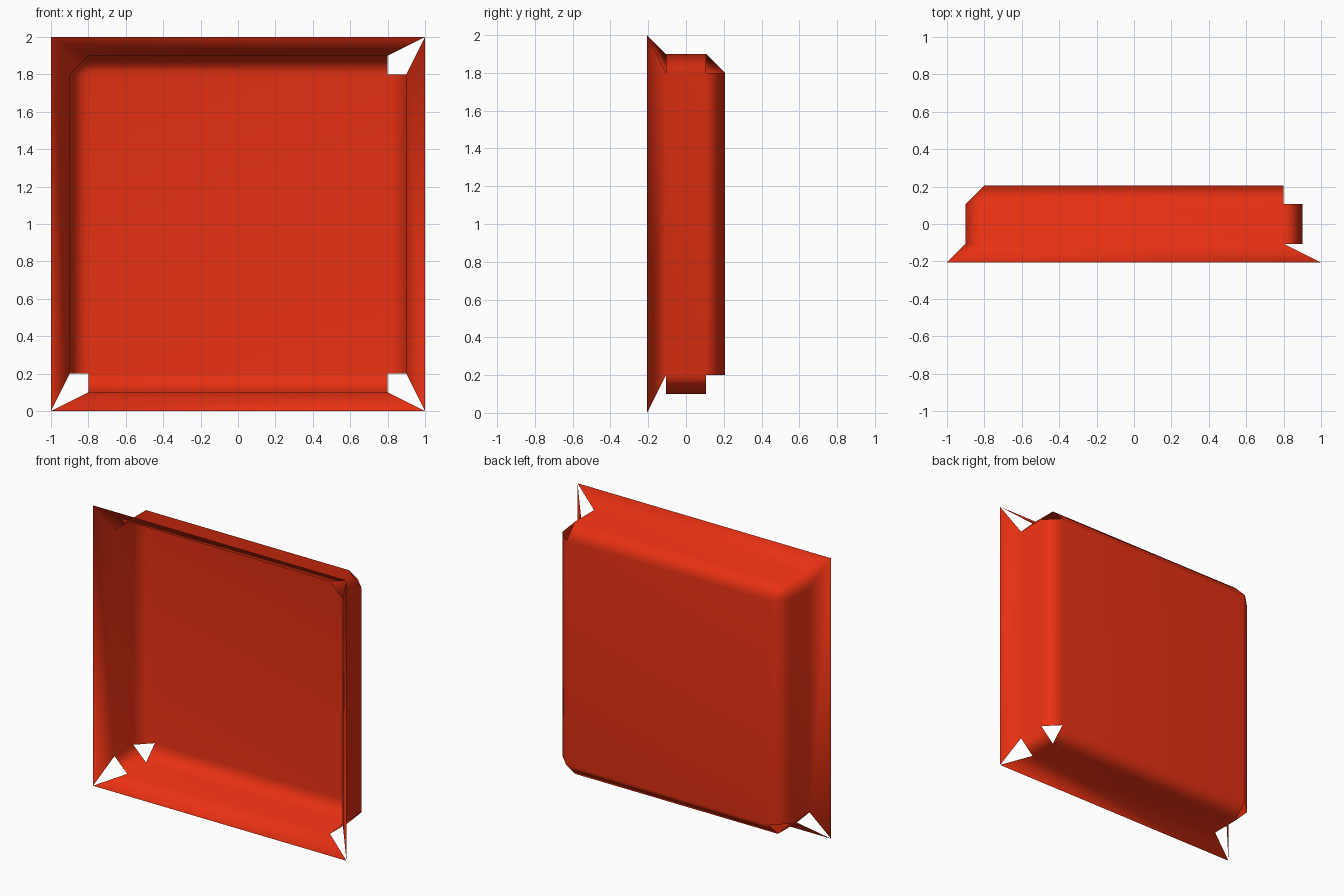
import bpy, bmesh

if "Cube" in bpy.data.objects:
    bpy.data.objects.remove(bpy.data.objects["Cube"])

RIM_Y, WALL_Y = 0.206, 0.106      # rim/back plane and wall band depths
bm = bmesh.new()

def vert(x, y, z):
    return bm.verts.new((x, y, z + 1))

# Four corners, counter-clockwise seen from the front
corners = []
for sx, sz in ((1, 1), (-1, 1), (-1, -1), (1, -1)):
    side, end = (sx * 0.9, sz * 0.8), (sx * 0.8, sz * 0.9)
    first, second = (side, end) if sx * sz > 0 else (end, side)
    corners.append({
        "rim": vert(sx, -RIM_Y, sz),
        "back": vert(sx * 0.8, RIM_Y, sz * 0.8),
        "front": [vert(p[0], -WALL_Y, p[1]) for p in (first, second)],
        "rear": [vert(p[0], WALL_Y, p[1]) for p in (first, second)],
    })

for i, a in enumerate(corners):
    b = corners[(i + 1) % 4]
    # Side: flared lip, straight wall, bevel to the back
    bm.faces.new((a["rim"], b["rim"], b["front"][0], a["front"][1]))
    bm.faces.new((a["front"][1], b["front"][0], b["rear"][0], a["rear"][1]))
    bm.faces.new((a["rear"][1], b["rear"][0], b["back"], a["back"]))
    # Corner wall strip
    bm.faces.new((a["front"][0], a["front"][1], a["rear"][1], a["rear"][0]))
    # Only the upper left corner has its triangles closed
    if i == 1:
        bm.faces.new((a["rim"], a["front"][1], a["front"][0]))
        bm.faces.new((a["rear"][0], a["rear"][1], a["back"]))

# Back panel
bm.faces.new([c["back"] for c in corners])
bmesh.ops.recalc_face_normals(bm, faces=bm.faces[:])
panel = max(bm.faces, key=lambda f: f.calc_area())
if panel.normal.y < 0:
    bmesh.ops.reverse_faces(bm, faces=bm.faces[:])
for f in bm.faces:
    f.smooth = True

mesh = bpy.data.meshes.new("tray_shell")
bm.to_mesh(mesh)
bm.free()
shell = bpy.data.objects.new("tray_shell", mesh)
bpy.context.collection.objects.link(shell)

# Large faces stay flat while the bevels shade softly
shell.modifiers.new("weighted_normals", 'WEIGHTED_NORMAL').weight = 50

red = bpy.data.materials.new("red")
red.diffuse_color = (0.8, 0.03, 0.006, 1)
red.use_nodes = True
red.node_tree.nodes["Principled BSDF"].inputs["Base Color"].default_value = red.diffuse_color
mesh.materials.append(red)
